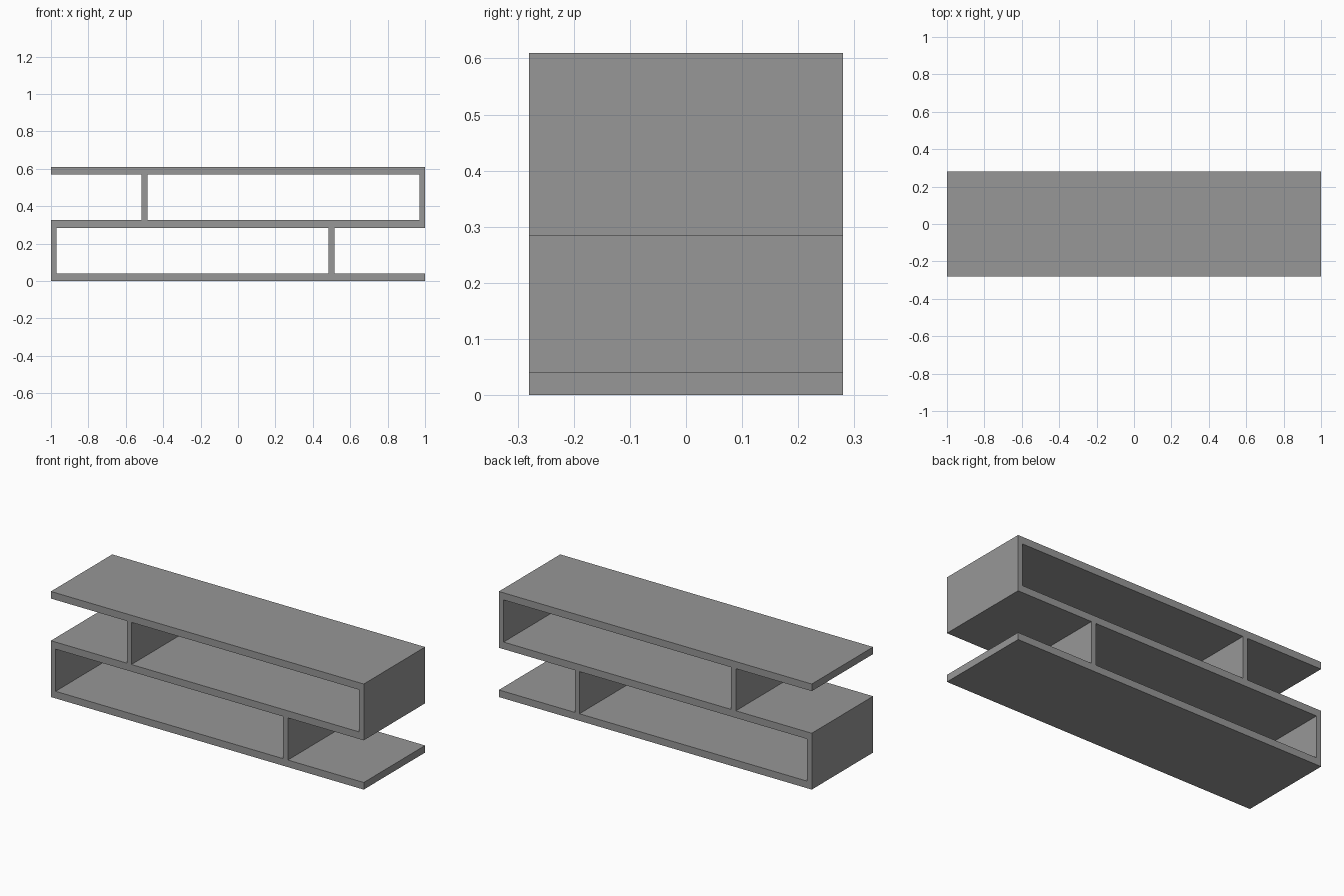
import bpy

# Remove the default cube
cube = bpy.data.objects.get("Cube")
if cube:
    bpy.data.objects.remove(cube, do_unlink=True)

# Single grey finish
grey = bpy.data.materials.new("grey")
grey.use_nodes = True
colour = (0.31, 0.31, 0.31, 1)
grey.diffuse_color = colour
grey.node_tree.nodes["Principled BSDF"].inputs["Base Color"].default_value = colour

LENGTH, DEPTH = 2.0, 0.56
BOARD, GAP, PANEL = 0.041, 0.2435, 0.03
STEP = BOARD + GAP


def box(name, x, z, width, height):
    """Full-depth box centred on x, with its underside at z."""
    bpy.ops.mesh.primitive_cube_add(size=1, location=(x, 0, z + height / 2))
    obj = bpy.context.object
    obj.name = name
    obj.scale = (width, DEPTH, height)
    bpy.ops.object.transform_apply(location=False, rotation=False, scale=True)
    obj.data.materials.append(grey)


# Three full-length shelves
for level, name in enumerate(("bottom_shelf", "middle_shelf", "top_shelf")):
    box(name, 0, level * STEP, LENGTH, BOARD)

# Each tier has one end panel and one divider, mirrored between tiers
for level, side, tier in ((0, -1, "lower"), (1, 1, "upper")):
    z = level * STEP + BOARD
    box(tier + "_end_panel", side * (LENGTH - PANEL) / 2, z, PANEL, GAP)
    box(tier + "_divider", -side * LENGTH / 4, z, PANEL, GAP)
